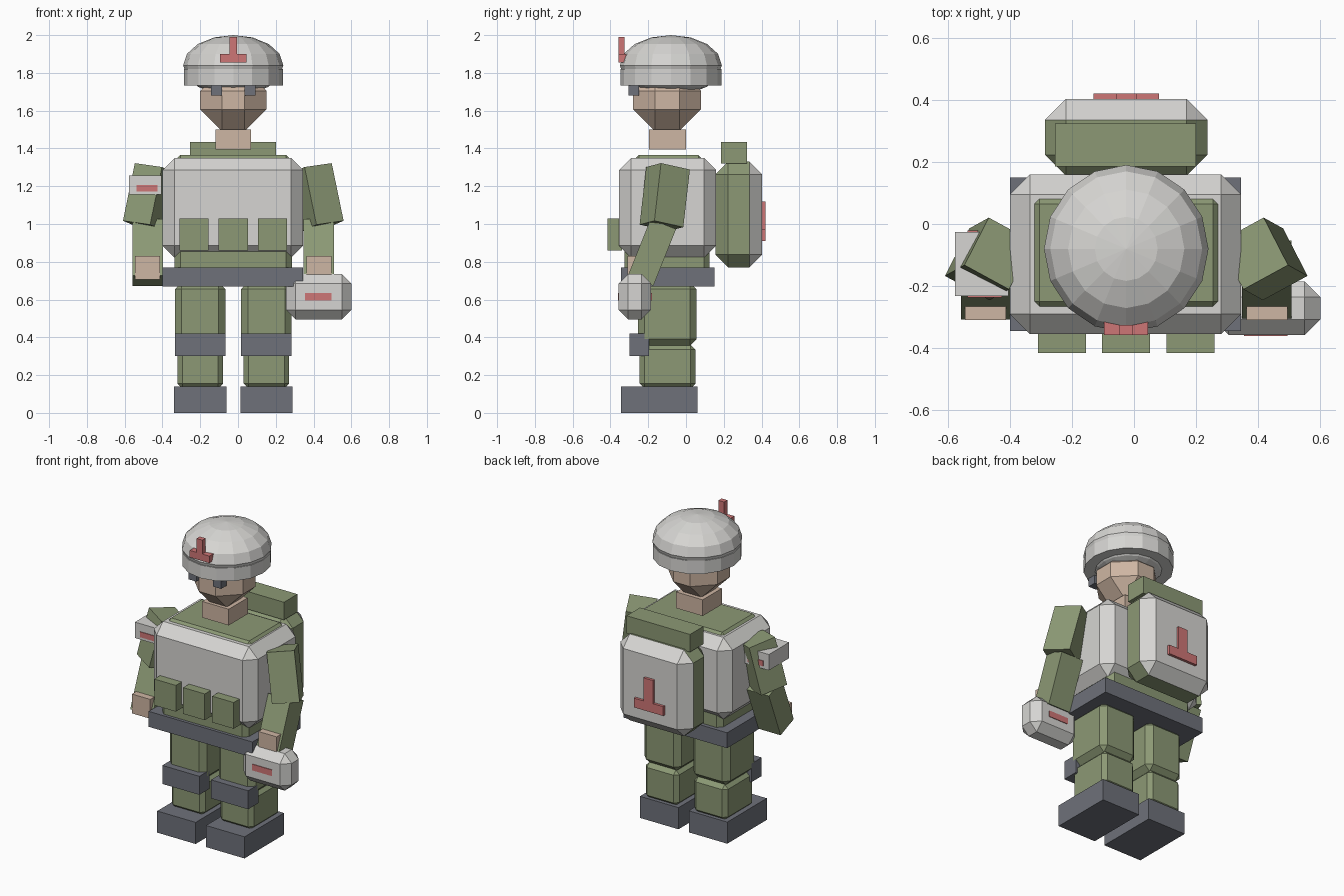
import bpy, bmesh
from mathutils import Matrix, Vector

if "Cube" in bpy.data.objects:
    bpy.data.objects.remove(bpy.data.objects["Cube"])

CX = -0.025  # the body's own plane of symmetry


def srgb(*c):
    return tuple(((v / 255 + 0.055) / 1.055) ** 2.4 for v in c) + (1.0,)


def material(name, *c):
    m = bpy.data.materials.new(name)
    m.diffuse_color = srgb(*c)
    m.use_nodes = True
    m.node_tree.nodes["Principled BSDF"].inputs["Base Color"].default_value = m.diffuse_color
    return m


GREEN = material("olive cloth", 140, 153, 117)
GRAY = material("pale armour", 214, 213, 210)
DARK = material("slate rubber", 110, 113, 122)
SKIN = material("skin", 206, 182, 163)
RED = material("red marking", 206, 118, 118)


def finish(name, bm, *mats):
    bmesh.ops.recalc_face_normals(bm, faces=bm.faces)
    me = bpy.data.meshes.new(name)
    bm.to_mesh(me)
    bm.free()
    for m in mats:
        me.materials.append(m)
    ob = bpy.data.objects.new(name, me)
    bpy.context.collection.objects.link(ob)
    return ob


def box(name, x, y, z, mat, bevel=0.0):
    """Axis-aligned box given by its (min, max) on each axis, with flat chamfers."""
    bm = bmesh.new()
    size = [b - a for a, b in (x, y, z)]
    mid = [(a + b) / 2 for a, b in (x, y, z)]
    bmesh.ops.create_cube(bm, size=1, matrix=Matrix.Translation(mid) @ Matrix.Diagonal((*size, 1)))
    if bevel:
        bmesh.ops.bevel(bm, geom=bm.edges[:], offset=bevel, segments=1, affect='EDGES')
    return finish(name, bm, mat)


def limb(name, top, bottom, side, w, d, mat):
    """Box running from top to bottom, its width turned towards side."""
    top, bottom = Vector(top), Vector(bottom)
    zax = (top - bottom).normalized()
    xax = Vector(side)
    xax = (xax - zax * xax.dot(zax)).normalized()
    rot = Matrix((xax, zax.cross(xax), zax)).transposed().to_4x4()
    bm = bmesh.new()
    bmesh.ops.create_cube(bm, size=1, matrix=Matrix.Translation((top + bottom) / 2) @ rot
                          @ Matrix.Diagonal((w, d, (top - bottom).length, 1)))
    return finish(name, bm, mat)


# Legs, boots, arms and eyes, once per side
for s, side in ((-1, "right"), (1, "left")):
    def span(a, b):
        return tuple(sorted((CX + s * a, CX + s * b)))

    def pt(x, y, z):
        return (CX + s * x, y, z)

    box(side + "_boot", span(0.037, 0.313), (-0.345, 0.06), (0, 0.14), DARK)
    box(side + "_lower_leg", span(0.055, 0.295), (-0.245, 0.05), (0.13, 0.36), GREEN, 0.025)
    box(side + "_upper_leg", span(0.042, 0.308), (-0.255, 0.055), (0.355, 0.69), GREEN, 0.035)
    box(side + "_knee_pad", span(0.042, 0.308), (-0.30, -0.195), (0.30, 0.42), DARK)
    limb(side + "_upper_arm", pt(0.41, -0.095, 1.295), pt(0.473, -0.13, 0.99),
         (-0.48 * s, 0.88, 0), 0.175, 0.165, GREEN)
    limb(side + "_forearm", pt(0.453, -0.12, 1.0), pt(0.453, -0.24, 0.70), (1, 0, 0), 0.16, 0.145, GREEN)
    box(side + "_hand", span(0.388, 0.519), (-0.31, -0.2), (0.705, 0.83), SKIN)
    box(side + "_eye", span(0.06, 0.117), (-0.305, -0.25), (1.68, 1.75), DARK)

# Torso, vest, belt and pouches
box("torso", (-0.335, 0.285), (-0.28, 0.095), (0.75, 1.365), GREEN, 0.03)
box("waist", (-0.335, 0.285), (-0.325, 0.125), (0.74, 0.90), GREEN, 0.03)
box("vest", (-0.40, 0.345), (-0.355, 0.16), (0.82, 1.35), GRAY, 0.065)
box("belt", (-0.40, 0.345), (-0.345, 0.15), (0.67, 0.77), DARK)
for i, px in enumerate((-0.31, -0.103, 0.105)):
    box("pouch_%d" % (i + 1), (px, px + 0.155), (-0.415, -0.34), (0.86, 1.03), GREEN)

# Backpack with a pale rear panel, bedroll and marking
pack = box("backpack", (-0.287, 0.237), (0.155, 0.403), (0.77, 1.33), GREEN, 0.068)
pack.data.materials.append(GRAY)
for p in pack.data.polygons:
    p.material_index = int(p.center.y > 0.34)
box("bedroll", (-0.255, 0.20), (0.185, 0.323), (1.32, 1.435), GREEN)
box("pack_mark_bar", (-0.13, 0.08), (0.395, 0.42), (0.91, 0.97), RED)
box("pack_mark_stem", (-0.058, 0.01), (0.395, 0.42), (0.97, 1.12), RED)

# Head and neck
box("neck", (-0.12, 0.07), (-0.195, 0.0), (1.395, 1.50), SKIN)
box("head", (-0.20, 0.15), (-0.28, 0.08), (1.492, 1.82), SKIN, 0.115)

# Helmet: flattened low-poly dome with a rim band
bm = bmesh.new()
bmesh.ops.create_uvsphere(bm, u_segments=16, v_segments=8, radius=1,
                          matrix=Matrix.Translation((CX, -0.08, 1.84)) @ Matrix.Diagonal((0.265, 0.27, 0.16, 1)))
finish("helmet_dome", bm, GRAY)
bm = bmesh.new()
bmesh.ops.create_cone(bm, cap_ends=True, segments=16, radius1=1, radius2=1, depth=0.085,
                      matrix=Matrix.Translation((CX, -0.08, 1.777)) @ Matrix.Diagonal((0.262, 0.268, 1, 1)))
finish("helmet_rim", bm, GRAY)
box("helmet_mark_bar", (-0.096, 0.045), (-0.358, -0.30), (1.855, 1.90), RED)
box("helmet_mark_stem", (-0.046, -0.005), (-0.358, -0.325), (1.90, 1.99), RED)

# Hand-held case and sleeve band, marked on both faces
box("case", (0.255, 0.60), (-0.357, -0.185), (0.495, 0.735), GRAY, 0.05)
box("sleeve_band", (-0.577, -0.405), (-0.232, -0.025), (1.155, 1.258), GRAY)
for name, x, z, ys in (("case_mark", (0.355, 0.495), (0.595, 0.635), (-0.357, -0.185)),
                       ("band_mark", (-0.537, -0.425), (1.172, 1.207), (-0.232, -0.025))):
    for y, side in zip(ys, ("front", "back")):
        box("%s_%s" % (name, side), x, (y - 0.004, y + 0.004), z, RED)
